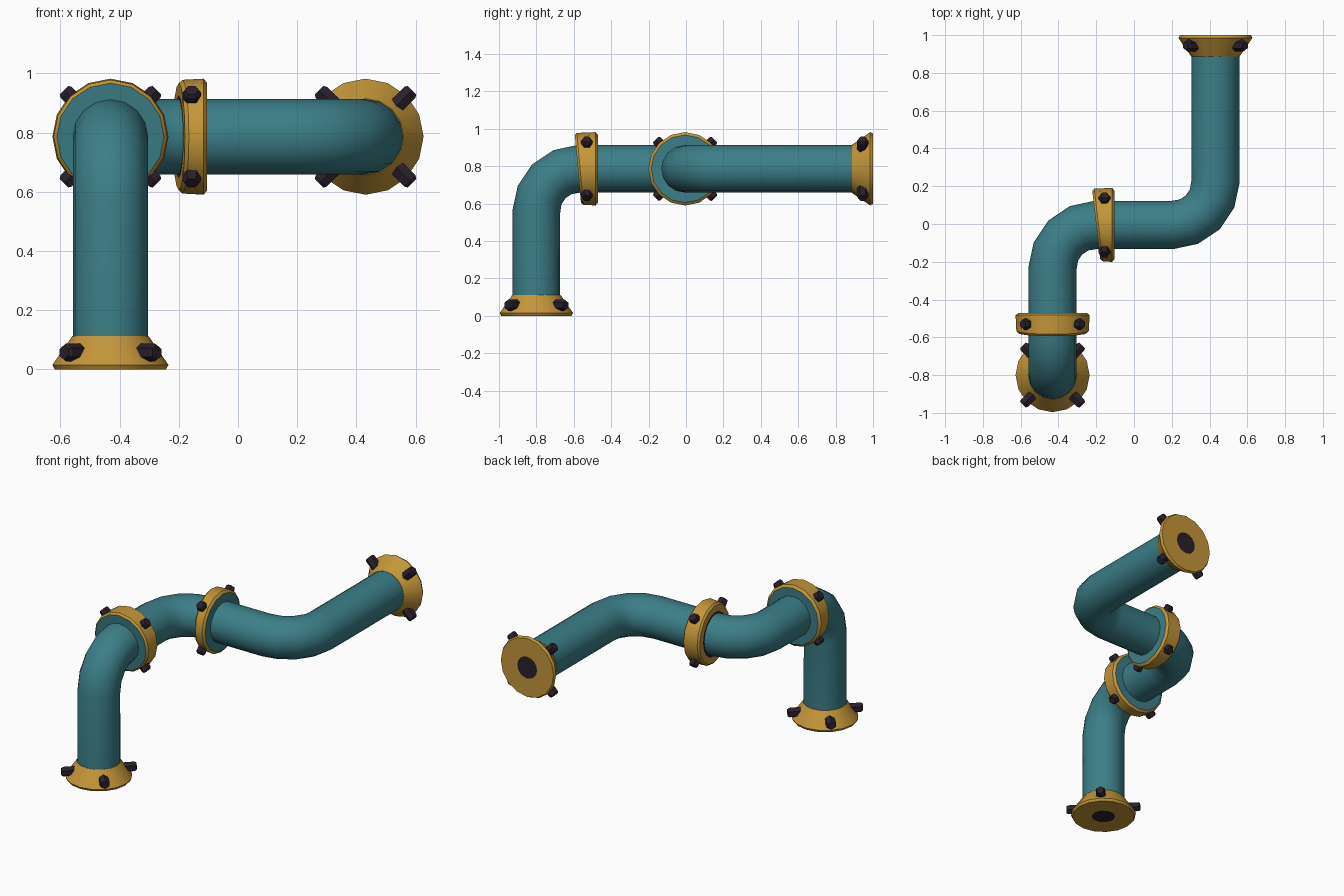
import bpy, bmesh
from math import sin, cos, pi, radians
from mathutils import Vector, Matrix

cube = bpy.data.objects.get("Cube")
if cube:
    bpy.data.objects.remove(cube, do_unlink=True)


def material(name, rgb):
    m = bpy.data.materials.new(name)
    m.use_nodes = True
    m.diffuse_color = (*rgb, 1)
    m.node_tree.nodes["Principled BSDF"].inputs["Base Color"].default_value = (*rgb, 1)
    return m


MATS = [material("teal paint", (0.045, 0.209, 0.246)),
        material("brass", (0.55, 0.305, 0.042)),
        material("dark iron", (0.023, 0.014, 0.025))]
TEAL, BRASS, IRON = range(3)
SIDES = 16
PIPE_R = 0.127
X, Y, Z = Vector((1, 0, 0)), Vector((0, 1, 0)), Vector((0, 0, 1))


def activate(obj):
    bpy.ops.object.select_all(action='DESELECT')
    obj.select_set(True)
    bpy.context.view_layer.objects.active = obj


def finish(bm, name, smooth=True):
    bmesh.ops.recalc_face_normals(bm, faces=bm.faces)
    mesh = bpy.data.meshes.new(name)
    bm.to_mesh(mesh)
    bm.free()
    for m in MATS:
        mesh.materials.append(m)
    obj = bpy.data.objects.new(name, mesh)
    bpy.context.collection.objects.link(obj)
    if smooth:
        activate(obj)
        bpy.ops.object.shade_smooth_by_angle(angle=radians(30))
    return obj


def pipe(name, points):
    """Round tube swept along a polyline."""
    curve = bpy.data.curves.new(name, 'CURVE')
    curve.dimensions = '3D'
    curve.bevel_depth = PIPE_R
    curve.bevel_resolution = 6
    curve.materials.append(MATS[TEAL])
    spline = curve.splines.new('POLY')
    spline.points.add(len(points) - 1)
    for p, co in zip(spline.points, points):
        p.co = (*co, 1)
    spline.use_smooth = True
    obj = bpy.data.objects.new(name, curve)
    bpy.context.collection.objects.link(obj)
    activate(obj)
    bpy.ops.object.convert(target='MESH')


def elbow(corner, d_in, d_out, radius=0.228, steps=4):
    """Arc replacing a right-angle corner between two directions."""
    centre = corner + (d_out - d_in) * radius
    return [centre + radius * (d_in * sin(a) - d_out * cos(a))
            for a in (i * pi / 2 / steps for i in range(steps + 1))]


def flange(name, origin, axis, profile, bolt_t, tilt=None):
    """Lathed collar; profile rows are radius, distance, colour of the band after it."""
    rot = axis.to_track_quat('Z', 'Y').to_matrix().to_4x4()
    place = Matrix.Translation(origin) @ rot
    half = profile[-1][1] / 2
    bm = bmesh.new()
    rings = []
    for r, t, _ in profile:
        ring = []
        for i in range(SIDES):
            a = 2 * pi * i / SIDES
            co = rot @ Vector((r * cos(a), r * sin(a), t))
            if tilt and t < half:
                co += axis * co.dot(tilt)
            ring.append(bm.verts.new(co + origin))
        rings.append(ring)
    bm.faces.new(rings[0]).material_index = IRON if profile[0][2] == BRASS else profile[0][2]
    bm.faces.new(rings[-1]).material_index = profile[-1][2]
    for k in range(len(rings) - 1):
        a, b = rings[k], rings[k + 1]
        for i in range(SIDES):
            j = (i + 1) % SIDES
            bm.faces.new((a[i], a[j], b[j], b[i])).material_index = profile[k][2]
    finish(bm, name)

    # four hexagonal bolts around the collar
    bm = bmesh.new()
    for k in range(4):
        spin = Matrix.Rotation(pi / 4 + k * pi / 2, 4, 'Z')
        turn = Matrix.Rotation(pi / 2, 4, 'Y')
        lift = Matrix.Translation((0, 0, bolt_t))
        rows = []
        for r, d in ((0.031, 0.13), (0.031, 0.211), (0.024, 0.222)):
            rows.append([bm.verts.new(place @ lift @ spin @ turn @ Vector(
                (r * cos(i * pi / 3), r * sin(i * pi / 3), d))) for i in range(6)])
        bm.faces.new(rows[0])
        bm.faces.new(rows[-1])
        for a, b in zip(rows, rows[1:]):
            for i in range(6):
                j = (i + 1) % 6
                bm.faces.new((a[i], a[j], b[j], b[i]))
    for f in bm.faces:
        f.material_index = IRON
    finish(bm, name + "_bolts", smooth=False)


# Key points of the centre line
H = 0.786
base = Vector((-0.431, -0.8, 0))
top = Vector((-0.431, -0.8, H))
turn_left = Vector((-0.431, -0.005, H))
turn_back = Vector((0.431, -0.005, H))
end = Vector((0.431, 1, H))
joint_a = Vector((-0.431, -0.578, H))
joint_b = Vector((-0.2, -0.005, H))

# Pipes
pipe("lower_pipe", [base + Z * 0.05] + elbow(top, Z, Y) + [joint_a + Y * 0.05])
pipe("middle_pipe", [joint_a + Y * 0.05] + elbow(turn_left, Y, X) + [joint_b + X * 0.05])
pipe("upper_pipe", [joint_b + X * 0.05] + elbow(turn_back, X, Y) + [end - Y * 0.05])

# Flared end flanges with a dark bore
flare = [(0.07, 0, BRASS), (0.188, 0, BRASS), (0.196, 0.015, BRASS),
         (PIPE_R + 0.002, 0.112, BRASS)]
flange("base_flange", base, Z, flare, 0.057)
flange("end_flange", end, -Y, flare, 0.055)


# Joint collars between pipes, one face slightly tilted
def collar(length, first):
    return [(0.14, 0, first), (0.181, 0, BRASS), (0.192, 0.012, BRASS),
            (0.196, length - 0.012, BRASS), (0.181, length, TEAL)]


flange("lower_collar", joint_a, Y, collar(0.107, TEAL), 0.048, tilt=Z * -0.09)
flange("upper_collar", joint_b, X, collar(0.096, BRASS), 0.044, tilt=Y * -0.115)
